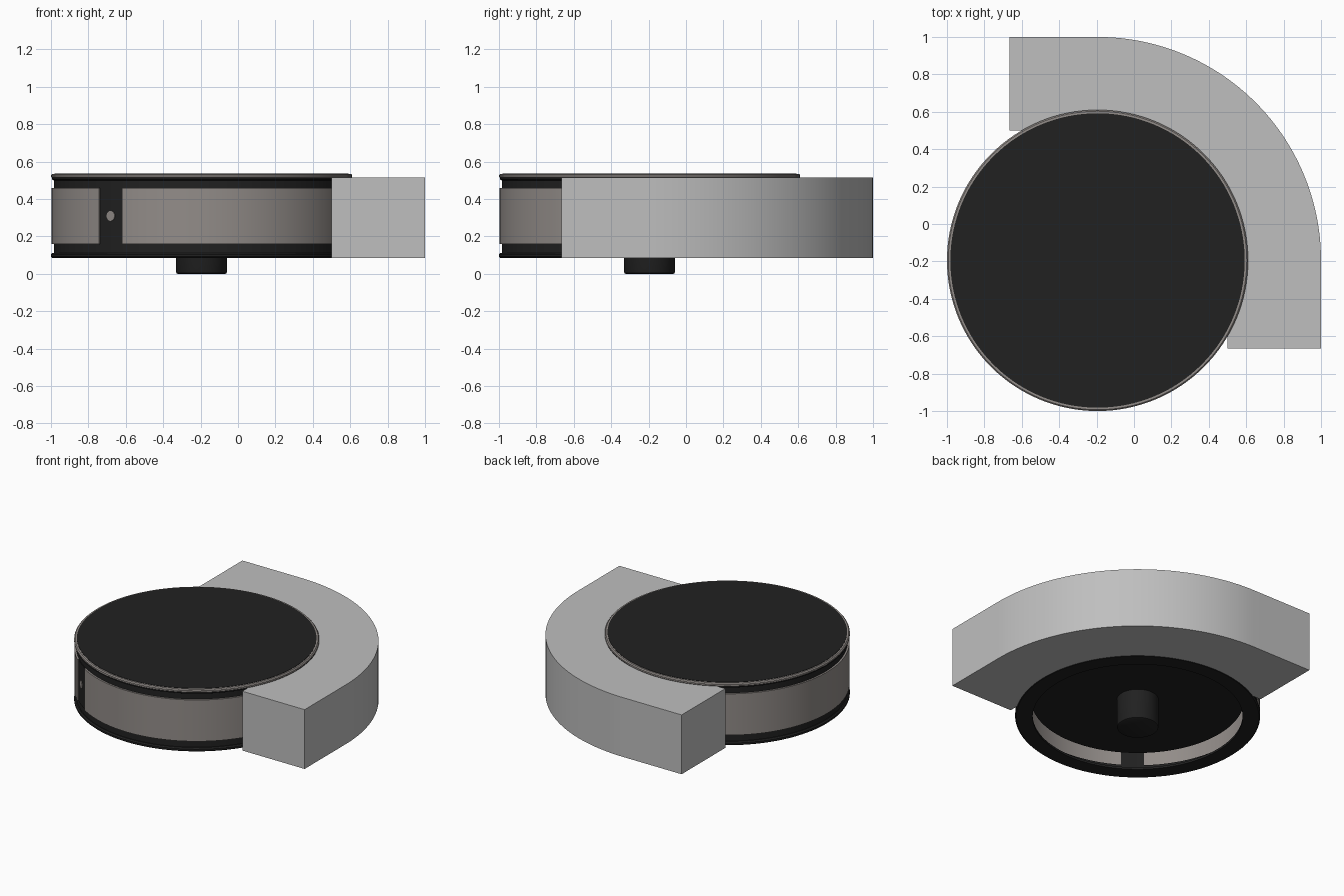
import bpy
import bmesh
from math import sin, cos, pi, radians
from mathutils import Vector

cube = bpy.data.objects.get("Cube")
if cube:
    bpy.data.objects.remove(cube, do_unlink=True)

CX = CY = -0.195          # axis of the round housing
BASE, DECK = 0.085, 0.515  # bottom and top of the housing and guard


def material(name, rgb):
    m = bpy.data.materials.new(name)
    m.use_nodes = True
    m.diffuse_color = (*rgb, 1)
    bsdf = next(n for n in m.node_tree.nodes if n.type == "BSDF_PRINCIPLED")
    bsdf.inputs["Base Color"].default_value = (*rgb, 1)
    return m


BLACK = material("matte_black", (0.015, 0.015, 0.015))
SILVER = material("light_silver", (0.52, 0.52, 0.52))
WARM = material("warm_grey", (0.29, 0.265, 0.25))


def finish(name, bm, mat):
    bmesh.ops.remove_doubles(bm, verts=bm.verts, dist=1e-5)
    bmesh.ops.recalc_face_normals(bm, faces=bm.faces)
    me = bpy.data.meshes.new(name)
    bm.to_mesh(me)
    bm.free()
    me.materials.append(mat)
    ob = bpy.data.objects.new(name, me)
    bpy.context.collection.objects.link(ob)
    bpy.ops.object.select_all(action="DESELECT")
    ob.select_set(True)
    bpy.context.view_layer.objects.active = ob
    bpy.ops.object.shade_smooth_by_angle(angle=radians(35))
    return ob


def sweep(name, profile, mat, start=0, end=360, steps=128):
    """Turn a closed (radius, z) profile about the housing axis."""
    bm = bmesh.new()
    full = end - start == 360
    rings = []
    for i in range(steps if full else steps + 1):
        a = radians(start + (end - start) * i / steps)
        rings.append([bm.verts.new((CX + r * cos(a), CY + r * sin(a), z))
                      for r, z in profile])
    n = len(profile)
    for i in range(steps):
        p, q = rings[i], rings[(i + 1) % len(rings)]
        for j in range(n):
            k = (j + 1) % n
            if profile[j][0] == 0 and profile[k][0] == 0:
                continue
            if profile[j][0] == 0:
                bm.faces.new((p[j], q[k], p[k]))
            elif profile[k][0] == 0:
                bm.faces.new((p[j], q[j], p[k]))
            else:
                bm.faces.new((p[j], q[j], q[k], p[k]))
    if not full:
        bm.faces.new(rings[0])
        bm.faces.new(rings[-1])
    return finish(name, bm, mat)


def rect(r0, r1, z0, z1):
    return [(r0, z0), (r1, z0), (r1, z1), (r0, z1)]


# Open base: rounded flange with a lip, and the wall up to the band
sweep("base_ring", [(0.69, BASE), (0.797, BASE), (0.805, 0.092), (0.805, 0.104),
                    (0.797, 0.112), (0.79, 0.112), (0.79, 0.165),
                    (0.775, 0.165), (0.775, 0.1), (0.69, 0.1)], BLACK)

# Upper wall under the lid
sweep("upper_ring", [(0.775, 0.455), (0.79, 0.455), (0.79, 0.5), (0.8, 0.505),
                     (0.8, DECK), (0.775, DECK)], BLACK)

# Wrap-around band with a gap closed by a dark post
GAP0, GAP1 = 226.9, 238.1
sweep("side_band", rect(0.785, 0.803, 0.16, 0.46), WARM, GAP1, GAP0 + 360)
sweep("gap_post", rect(0.78, 0.795, 0.16, 0.46), BLACK, GAP0, GAP1, 8)

# Lid with rounded rim and dark top inlay
sweep("lid", [(0, 0.512), (0.798, 0.512), (0.805, 0.518), (0.805, 0.528),
              (0.798, 0.535), (0, 0.535)], WARM)
sweep("lid_inlay", [(0, 0.53), (0.787, 0.53), (0.787, 0.537), (0, 0.537)], BLACK)

# Inner drum and the drive shaft below it
sweep("inner_drum", [(0, 0.215), (0.7, 0.215), (0.7, DECK), (0, DECK)], BLACK)
sweep("shaft", [(0, 0), (0.127, 0), (0.134, 0.004), (0.137, 0.012),
                (0.137, 0.22), (0, 0.22)], BLACK, steps=64)

# Small round fastener on the gap post
bm = bmesh.new()
bmesh.ops.create_cone(bm, cap_ends=True, segments=24, radius1=0.027,
                      radius2=0.027, depth=0.012)
fastener = finish("post_fastener", bm, WARM)
mid = radians((GAP0 + GAP1) / 2)
out = Vector((cos(mid), sin(mid), 0))
fastener.location = Vector((CX, CY, 0.31)) + out * 0.793
fastener.rotation_euler = out.to_track_quat("Z", "Y").to_euler()


# Corner guard: outer quarter round with straight ends, hollowed for the housing
def arc(radius, a0, a1, steps=48):
    return [(CX + radius * cos(a0 + (a1 - a0) * i / steps),
             CY + radius * sin(a0 + (a1 - a0) * i / steps)) for i in range(steps + 1)]


END, INNER = -0.665, 0.5
fit = 0.804
side = INNER - CX
low = -(fit ** 2 - side ** 2) ** 0.5
a_low = Vector((side, low)).angle_signed(Vector((1, 0)))
outline = [(INNER, END), (1, END)]
outline += arc(1 - CX, 0, pi / 2)
outline += [(END, 1), (END, INNER)]
outline += arc(fit, pi / 2 - a_low, a_low, 80)
bm = bmesh.new()
bottom = bm.faces.new([bm.verts.new((x, y, BASE)) for x, y in outline])
top = bmesh.ops.extrude_face_region(bm, geom=[bottom], use_keep_orig=True)
bmesh.ops.translate(bm, vec=(0, 0, DECK - BASE),
                    verts=[g for g in top["geom"] if isinstance(g, bmesh.types.BMVert)])
finish("corner_guard", bm, SILVER)
